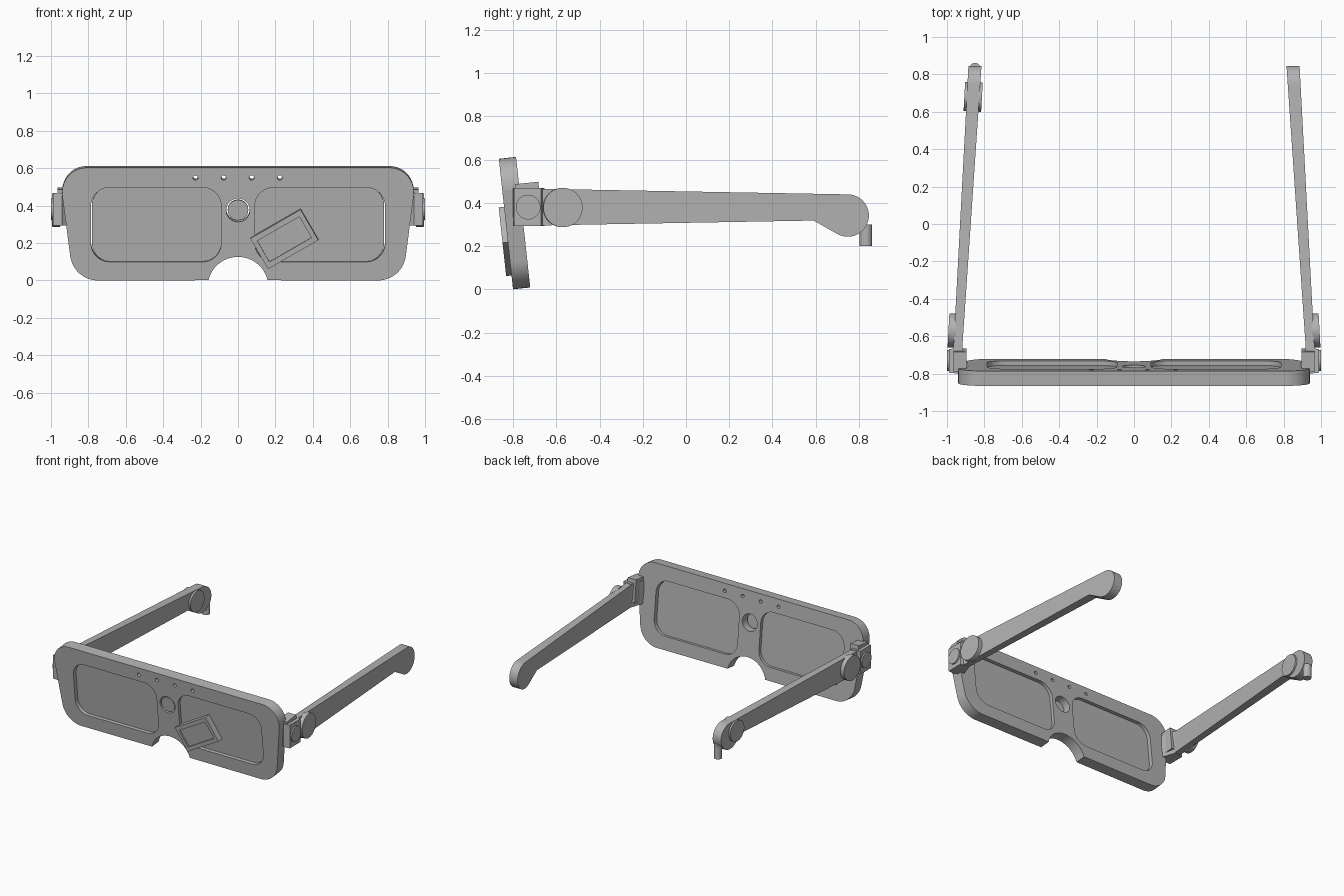
import bpy, bmesh
from math import sin, cos, pi, radians, atan2, sqrt
from mathutils import Matrix, Vector

cube = bpy.data.objects.get("Cube")
if cube:
    bpy.data.objects.remove(cube)

gray = bpy.data.materials.new("neutral_gray")
gray.use_nodes = True
gray.diffuse_color = (0.45, 0.45, 0.45, 1)
gray.node_tree.nodes["Principled BSDF"].inputs["Base Color"].default_value = (0.45, 0.45, 0.45, 1)


def arc(cx, cy, r, a0, a1, n):
    """Points along an arc, angles in degrees."""
    return [(cx + r * cos(radians(a0 + (a1 - a0) * i / n)),
             cy + r * sin(radians(a0 + (a1 - a0) * i / n))) for i in range(n + 1)]


def circle(cx, cy, r, n=40):
    return arc(cx, cy, r, 0, 360, n)[:-1]


def fillet(corners, n=10):
    """Round a closed polygon given as (x, y, radius)."""
    out = []
    for i, (x, y, r) in enumerate(corners):
        p = Vector((x, y))
        if not r:
            out.append((x, y))
            continue
        a = (Vector(corners[i - 1][:2]) - p).normalized()
        b = (Vector(corners[(i + 1) % len(corners)][:2]) - p).normalized()
        half = a.angle(b) / 2
        c = p + (a + b).normalized() * r / sin(half)
        start, end = p + a * r / (sin(half) / cos(half)) - c, p + b * r / (sin(half) / cos(half)) - c
        a0 = atan2(start.y, start.x)
        sweep = (atan2(end.y, end.x) - a0 + pi) % (2 * pi) - pi
        out += [(c.x + r * cos(a0 + sweep * k / n), c.y + r * sin(a0 + sweep * k / n))
                for k in range(n + 1)]
    return out


def rect(x0, x1, y0, y1, r=0):
    return fillet([(x0, y0, r), (x1, y0, r), (x1, y1, r), (x0, y1, r)])


def prism(name, loops, low, high, matrix, shape=None):
    """Extrude filled loops from low to high; inner loops become holes."""
    curve = bpy.data.curves.new(name, "CURVE")
    curve.dimensions = "2D"
    curve.fill_mode = "BOTH"
    curve.extrude = (high - low) / 2
    for loop in loops:
        spline = curve.splines.new("POLY")
        spline.points.add(len(loop) - 1)
        for point, (x, y) in zip(spline.points, loop):
            point.co = (x, y, 0, 1)
        spline.use_cyclic_u = True
    temp = bpy.data.objects.new(name + "_curve", curve)
    bpy.context.collection.objects.link(temp)
    bpy.context.view_layer.update()
    mesh = bpy.data.meshes.new_from_object(temp.evaluated_get(bpy.context.evaluated_depsgraph_get()))
    bpy.data.objects.remove(temp)
    mesh.transform(matrix @ Matrix.Translation((0, 0, (low + high) / 2)))
    bm = bmesh.new()
    bm.from_mesh(mesh)
    bmesh.ops.remove_doubles(bm, verts=bm.verts, dist=0.0001)
    if shape:
        for v in bm.verts:
            v.co = shape(v.co)
    bmesh.ops.recalc_face_normals(bm, faces=bm.faces)
    bm.to_mesh(mesh)
    bm.free()
    mesh.materials.clear()
    mesh.materials.append(gray)
    obj = bpy.data.objects.new(name, mesh)
    bpy.context.collection.objects.link(obj)
    bpy.ops.object.select_all(action="DESELECT")
    obj.select_set(True)
    bpy.context.view_layer.objects.active = obj
    bpy.ops.object.shade_smooth_by_angle(angle=radians(30))
    return obj


# Front frame, leaning forward at the top; local z points forward
TILT = Matrix.Translation((0, -0.8, 0)) @ Matrix.Rotation(radians(96.2), 4, "X")
right_half = [(0.88, 0, 0.15), (0.94, 0.46, 0.02), (0.935, 0.607, 0.13)]
corners = right_half + [(-x, y, r) for x, y, r in reversed(right_half)]
outline = fillet(corners) + arc(0, -0.035, 0.162, 167, 13, 24)
lens_loops = [rect(0.09, 0.786, 0.1, 0.5, 0.1), rect(-0.786, -0.09, 0.1, 0.5, 0.1)]
dots = [circle(-0.227 + 0.15 * i, 0.552, 0.013, 16) for i in range(4)]
prism("front_frame", [outline, circle(0, 0.378, 0.063)] + lens_loops + dots, -0.08, 0, TILT)
prism("bridge_disc", [circle(0, 0.378, 0.055)], -0.03, -0.005, TILT)

# Tilted rectangular badge on the front of one lens
BADGE = TILT @ Matrix.Translation((0.248, 0.224, 0)) @ Matrix.Rotation(radians(30), 4, "Z")
prism("badge_rim", [rect(-0.155, 0.155, -0.095, 0.095), rect(-0.13, 0.13, -0.065, 0.065)],
      -0.02, 0.025, BADGE)
prism("badge_panel", [rect(-0.13, 0.13, -0.065, 0.065)], -0.02, 0.015, BADGE)

# Arm profile in y and z, ending in a rounded drop
SIDE = Matrix(((0, 0, 1, 0), (1, 0, 0, 0), (0, 1, 0, 0), (0, 0, 0, 1)))
arm_profile = [(-0.69, 0.295), (0.59, 0.318)] + arc(0.748, 0.341, 0.098, -115, 90, 24) + [(-0.69, 0.465)]
hinge_plan = [(0.99, -0.67), (0.92, -0.655), (0.885, -0.76), (0.93, -0.79), (0.94, -0.8), (0.99, -0.795)]


def arm_shape(s):
    """Slant the arm inward and thicken it toward the rear."""
    def move(co):
        t = (co.y + 0.66) / 1.51
        x = 0.965 - 0.08 * t if co.x > 0 else 0.918 - 0.103 * t
        return Vector((s * x, co.y, co.z))
    return move


def side_disc(name, s, x, y, z, r, low, high, slant=0.055):
    turn = Matrix.Rotation(s * slant, 4, "Z")
    prism(name, [circle(0, 0, r)], low, high, Matrix.Translation((s * x, y, z)) @ turn @ SIDE)


for s, side in ((1, "left"), (-1, "right")):
    lens = [(s * x, y) for x, y in rect(0.088, 0.781, 0.099, 0.501, 0.1)]
    prism(side + "_lens", [lens], -0.055, -0.025, TILT)
    prism(side + "_arm", [arm_profile], -0.5, 0.5, SIDE, arm_shape(s))
    prism(side + "_hinge_block", [[(s * x, y) for x, y in hinge_plan]], 0.293, 0.468, Matrix())
    tab = [(s * x, y) for x, y in rect(0.895, 0.965, 0.31, 0.482)]
    prism(side + "_hinge_tab", [tab], -0.17, -0.06, TILT)
    side_disc(side + "_hinge_screw", s, 0.99, -0.73, 0.38, 0.057, -0.01, 0.01, 0)
    side_disc(side + "_hinge_knob", s, 0.972, -0.57, 0.378, 0.091, -0.02, 0.02)

# Plug and hanging pin at the rear of the right arm
side_disc("arm_plug", -1, 0.86, 0.68, 0.36, 0.078, -0.047, 0.047)
prism("rear_pin", [circle(-0.85, 0.832, 0.029, 24)], 0.2, 0.3, Matrix())
